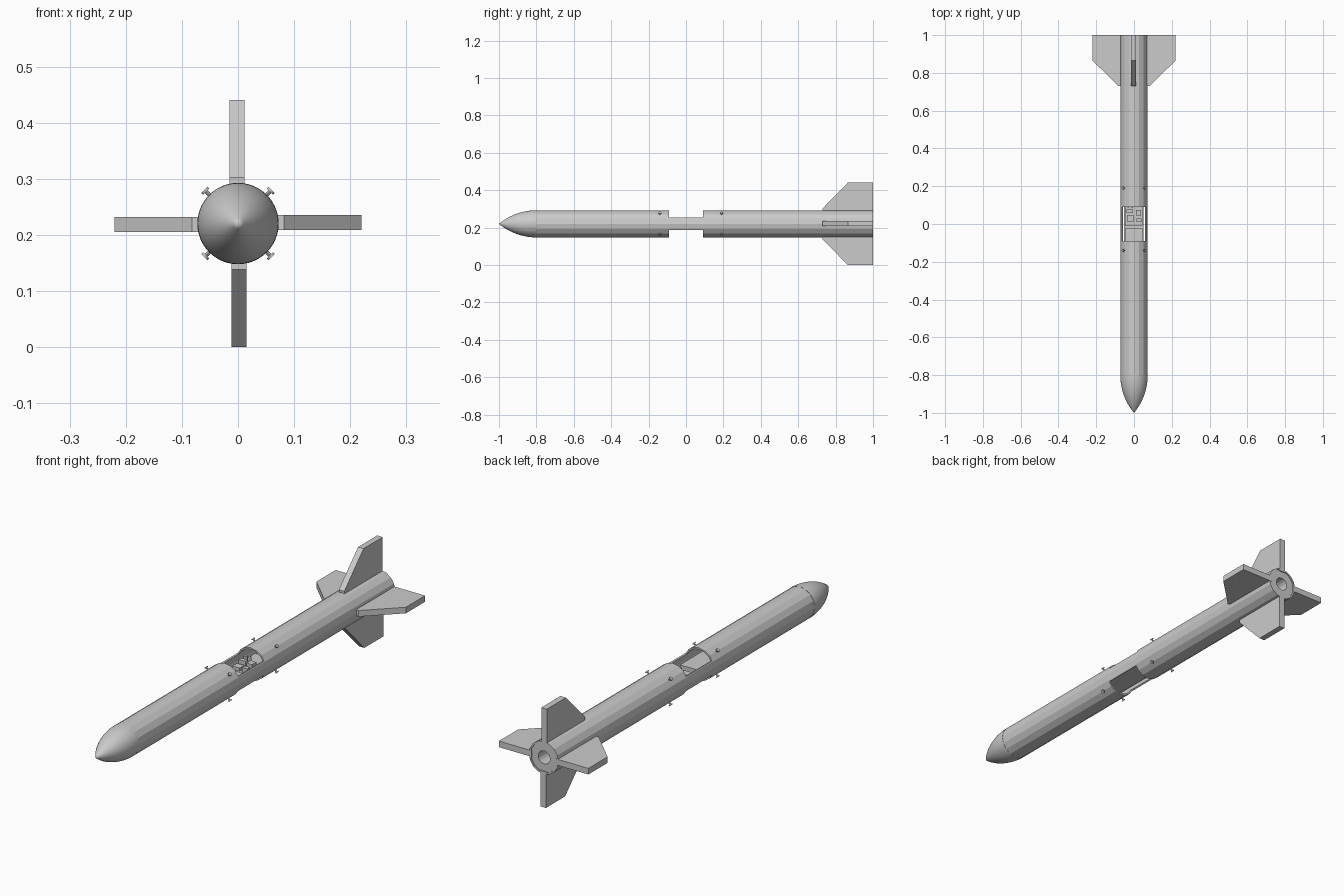
import bpy, bmesh, math
from mathutils import Matrix, Vector

if "Cube" in bpy.data.objects:
    bpy.data.objects.remove(bpy.data.objects["Cube"])

CZ = 0.2203          # height of the rocket axis
R, RI = 0.0725, 0.0655   # outer and inner tube radius
SIDES = 16


def finish(name, bm, smooth=False):
    bmesh.ops.remove_doubles(bm, verts=bm.verts, dist=1e-6)
    bmesh.ops.recalc_face_normals(bm, faces=bm.faces)
    me = bpy.data.meshes.new(name)
    bm.to_mesh(me)
    bm.free()
    ob = bpy.data.objects.new(name, me)
    bpy.context.collection.objects.link(ob)
    if smooth:
        bpy.context.view_layer.objects.active = ob
        ob.select_set(True)
        bpy.ops.object.shade_smooth_by_angle(angle=math.radians(35))
        ob.select_set(False)
    return ob


def lathe(name, profile, sides=SIDES, closed=True, smooth=False):
    """Spin (y, radius) points about the rocket axis."""
    bm = bmesh.new()
    rings = []
    for y, r in profile:
        rings.append([bm.verts.new((r * math.cos(2 * math.pi * k / sides), y,
                                    CZ + r * math.sin(2 * math.pi * k / sides)))
                      for k in range(sides)])
    if closed:
        rings.append(rings[0])
    for a, b in zip(rings, rings[1:]):
        for k in range(sides):
            j = (k + 1) % sides
            bm.faces.new((a[k], a[j], b[j], b[k]))
    bmesh.ops.dissolve_degenerate(bm, dist=1e-6, edges=bm.edges)
    return finish(name, bm, smooth)


def tube(name, y0, y1, ro, ri, sides=SIDES):
    return lathe(name, [(y0, ro), (y1, ro), (y1, ri), (y0, ri)], sides)


def prism(name, pts, offset):
    """Extrude a polygon of 3D points along an offset."""
    bm = bmesh.new()
    face = bm.faces.new([bm.verts.new(p) for p in pts])
    out = bmesh.ops.extrude_face_region(bm, geom=[face])
    new = [g for g in out["geom"] if isinstance(g, bmesh.types.BMVert)]
    bmesh.ops.translate(bm, verts=new, vec=offset)
    # keep the base cap so the solid stays closed
    if not face.is_valid or len([f for f in bm.faces]) < len(pts) + 2:
        bmesh.ops.holes_fill(bm, edges=bm.edges)
    return finish(name, bm)


def box(name, x, y, z):
    return prism(name, [(x[0], y[0], z[0]), (x[1], y[0], z[0]),
                        (x[1], y[1], z[0]), (x[0], y[1], z[0])], (0, 0, z[1] - z[0]))


def cylinder(name, loc, r, depth, rot, sides=12):
    bm = bmesh.new()
    bmesh.ops.create_cone(bm, cap_ends=True, segments=sides, radius1=r, radius2=r,
                          depth=depth, matrix=Matrix.Translation(loc) @ rot)
    return finish(name, bm)


# Nose cone: tangent ogive
L = 0.2
rho = (R * R + L * L) / (2 * R)
ogive = []
for i in range(17):
    d = L * i / 16
    ogive.append((-1 + d, math.sqrt(rho ** 2 - (L - d) ** 2) + R - rho if i else 0.0))
lathe("nose_cone", ogive + [(-0.8, 0.0)], 48, False, True)

# Airframe tubes with the open bay between them
BAY = 0.09
tube("nose_tube", -0.8, -0.45, R, RI)
tube("payload_tube", -0.45, -BAY, R, RI)
tube("booster_tube", BAY, 1.0, R, RI)

# Side walls left between the upper and lower bay windows
arc = [math.radians(a) for a in (-27, -22.5, 0, 22.5, 27)]
for side, label in ((1, "right"), (-1, "left")):
    loop = [(R, a) for a in arc] + [(RI, a) for a in reversed(arc)]
    prism("bay_wall_" + label,
          [(side * r * math.cos(a), -BAY, CZ + r * math.sin(a)) for r, a in loop],
          (0, 2 * BAY, 0))

# Motor mount with open bore, and bulkheads closing the bay
tube("motor_mount", 0.70, 0.996, 0.067, 0.029)
lathe("motor_plug", [(0.75, 0), (0.75, 0.03), (0.77, 0.03), (0.77, 0)], SIDES, False)
for label, y in (("front", -0.27), ("rear", 0.26)):
    lathe("bulkhead_" + label, [(y, 0), (y, 0.067), (y + 0.012, 0.067), (y + 0.012, 0)],
          SIDES, False)

# Four fins, pinwheel offset round the axis
fin = [(0.73, 0.06), (0.73, 0.082), (0.865, 0.22), (1.0, 0.22), (1.0, 0.06)]
for k, label in enumerate(("right", "top", "left", "bottom")):
    a = k * math.pi / 2
    out = Vector((math.cos(a), 0, math.sin(a)))
    tan = Vector((-math.sin(a), 0, math.cos(a)))
    base = Vector((0, 0, CZ)) - tan * 0.0115
    prism("fin_" + label, [base + out * r + Vector((0, y, 0)) for y, r in fin],
          tan * 0.027)

# Mushroom-headed screws in two rings of four
for y in (-0.14, 0.19):
    for k in range(4):
        a = math.pi / 4 + k * math.pi / 2
        out = Vector((math.cos(a), 0, math.sin(a)))
        rot = out.to_track_quat('Z', 'Y').to_matrix().to_4x4()
        c = Vector((0, y, CZ))
        cylinder("screw_shank", c + out * 0.073, 0.0035, 0.018, rot, 10)
        cylinder("screw_head", c + out * 0.0825, 0.008, 0.004, rot, 12)

# Equipment sled in the bay
box("sled", (-0.054, 0.050), (-0.26, 0.26), (0.203, 0.209))
box("battery_box", (-0.046, 0.044), (-0.20, -0.02), (0.209, 0.232))
box("circuit_board", (-0.048, 0.046), (-0.01, 0.20), (0.214, 0.218))
for x in (-0.042, 0.040):
    for y in (0.0, 0.19):
        cylinder("standoff", (x, y, 0.2135), 0.004, 0.011, Matrix(), 8)
box("main_chip", (-0.036, 0.000), (0.012, 0.045), (0.218, 0.232))
box("connector", (0.012, 0.040), (0.010, 0.028), (0.218, 0.240))
box("relay", (0.010, 0.038), (0.045, 0.075), (0.218, 0.245))
box("terminal_block", (-0.040, -0.005), (0.060, 0.078), (0.218, 0.242))
for x in (-0.03, -0.01):
    cylinder("capacitor", (x, 0.095, 0.232), 0.008, 0.030, Matrix())
